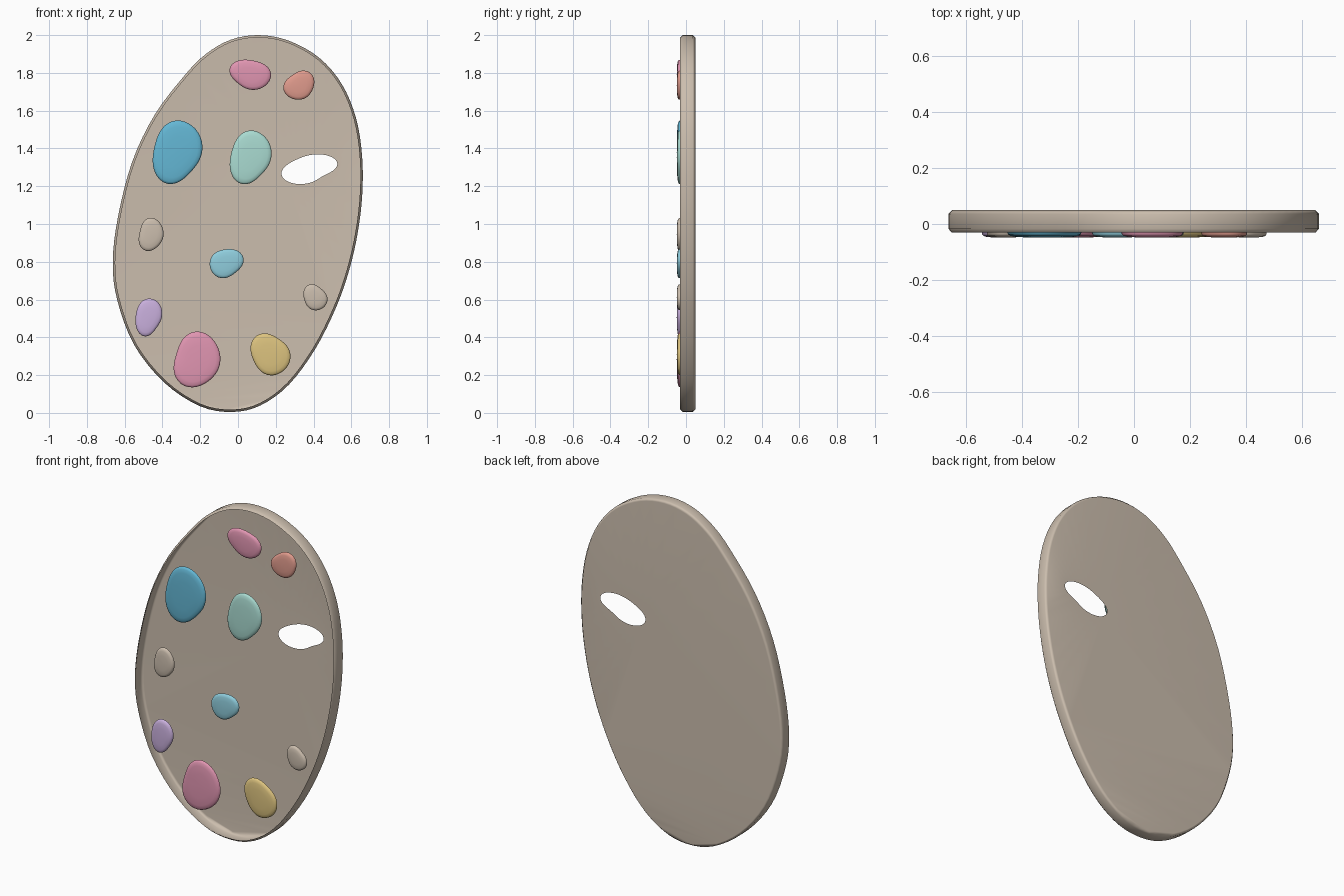
import bpy
import bmesh
from math import cos, sin, radians, tau
from mathutils import Vector

cube = bpy.data.objects.get("Cube")
if cube:
    bpy.data.objects.remove(cube)


def material(name, srgb):
    linear = [(c / 255) ** 2.2 for c in srgb] + [1]
    mat = bpy.data.materials.new(name)
    mat.use_nodes = True
    mat.diffuse_color = linear
    mat.node_tree.nodes["Principled BSDF"].inputs["Base Color"].default_value = linear
    return mat


tan = material("tan", (202, 188, 172))
pink = material("pink", (224, 148, 176))
coral = material("coral", (224, 154, 140))
blue = material("blue", (100, 182, 212))
mint = material("mint", (168, 218, 208))
sky = material("sky", (142, 204, 220))
lilac = material("lilac", (200, 174, 220))
gold = material("gold", (220, 194, 126))


def smooth_loop(points, steps):
    """Closed Catmull-Rom curve through the points."""
    pts = [Vector(p) for p in points]
    n = len(pts)
    loop = []
    for i in range(n):
        a, b, c, d = (pts[(i + k) % n] for k in (-1, 0, 1, 2))
        for s in range(steps):
            t = s / steps
            loop.append(0.5 * (2 * b + (c - a) * t + (2 * a - 5 * b + 4 * c - d) * t ** 2
                               + (3 * b - a - 3 * c + d) * t ** 3))
    return loop


def pebble_loop(cx, cz, rx, rz, lean, point, stretch=0.1, corner=0.045, count=40):
    """Leaning rounded outline fitted to a box of half size rx, rz."""
    raw = []
    for i in range(count):
        t = tau * i / count
        r = 1 + stretch * cos(2 * (t - radians(lean))) + corner * cos(3 * (t - radians(point)))
        raw.append((r * cos(t), r * sin(t)))
    xs, zs = zip(*raw)

    def fit(v, values, centre, half):
        lo, hi = min(values), max(values)
        return centre + half * (2 * (v - lo) / (hi - lo) - 1)
    return [Vector((fit(x, xs, cx, rx), fit(z, zs, cz, rz))) for x, z in raw]


def inset(loop, amount):
    n = len(loop)
    result = []
    for i, p in enumerate(loop):
        tangent = (loop[(i + 1) % n] - loop[i - 1]).normalized()
        result.append(p + Vector((tangent.y, -tangent.x)) * amount)
    return result


def add_ring(bm, loop, y):
    return [bm.verts.new((p.x, y, p.y)) for p in loop]


def bridge(bm, a, b):
    n = len(a)
    return [bm.faces.new((a[i], a[(i + 1) % n], b[(i + 1) % n], b[i])) for i in range(n)]


def finish(bm, name, mat, angle):
    mesh = bpy.data.meshes.new(name)
    bm.to_mesh(mesh)
    bm.free()
    obj = bpy.data.objects.new(name, mesh)
    bpy.context.collection.objects.link(obj)
    mesh.materials.append(mat)
    bpy.ops.object.select_all(action="DESELECT")
    obj.select_set(True)
    bpy.context.view_layer.objects.active = obj
    bpy.ops.object.shade_smooth_by_angle(angle=radians(angle))
    return obj


# Board: an open-fronted tray with chamfered rim and a thumb hole in its back
outline = smooth_loop([
    (0.11, 2), (0.27, 1.97), (0.43, 1.88), (0.55, 1.74), (0.625, 1.56), (0.657, 1.36),
    (0.658, 1.16), (0.635, 0.96), (0.59, 0.76), (0.52, 0.56), (0.41, 0.34), (0.27, 0.15),
    (0.12, 0.04), (-0.03, 0.005), (-0.2, 0.035), (-0.39, 0.16), (-0.55, 0.36),
    (-0.64, 0.6), (-0.663, 0.8), (-0.635, 1.04), (-0.56, 1.33), (-0.44, 1.58),
    (-0.28, 1.79), (-0.17, 1.9), (-0.04, 1.975)], 4)
bm = bmesh.new()
rings = [add_ring(bm, inset(outline, d), y)
         for d, y in ((0.013, -0.031), (0, -0.017), (0, 0.036), (0.013, 0.05))]
for a, b in zip(rings, rings[1:]):
    bridge(bm, a, b)
hole = add_ring(bm, pebble_loop(0.378, 1.29, 0.148, 0.079, 45, 20, 0.22, 0.03), 0.05)
back_edges = []
for ring in (rings[-1], hole):
    for i, v in enumerate(ring):
        w = ring[(i + 1) % len(ring)]
        back_edges.append(bm.edges.get((v, w)) or bm.edges.new((v, w)))
bmesh.ops.triangle_fill(bm, use_beauty=True, use_dissolve=False, edges=back_edges,
                        normal=(0, 1, 0))
bmesh.ops.recalc_face_normals(bm, faces=bm.faces)
# Turn the open shell outwards if its back points inwards
back = max(bm.faces, key=lambda f: f.calc_center_median().y)
if back.normal.y < 0:
    bmesh.ops.reverse_faces(bm, faces=bm.faces)
board = finish(bm, "board", tan, 60)
board.modifiers.new("even_shading", "WEIGHTED_NORMAL")

# Paint dabs: shallow domes with leaning pebble outlines
dabs = [
    ("top_pink_dab", pink, 0.065, 1.79, 0.11, 0.08, 145, 150),
    ("coral_dab", coral, 0.322, 1.735, 0.082, 0.077, 45, 180),
    ("blue_dab", blue, -0.32, 1.38, 0.132, 0.168, 55, 240),
    ("mint_dab", mint, 0.067, 1.353, 0.111, 0.142, 52, 238),
    ("left_plain_dab", tan, -0.46, 0.945, 0.066, 0.088, 70, 230),
    ("sky_dab", sky, -0.06, 0.79, 0.09, 0.077, 30, 20),
    ("right_plain_dab", tan, 0.41, 0.612, 0.064, 0.069, 130, 120),
    ("lilac_dab", lilac, -0.472, 0.505, 0.071, 0.1, 55, 250),
    ("lower_pink_dab", pink, -0.217, 0.283, 0.124, 0.148, 70, 225),
    ("gold_dab", gold, 0.172, 0.31, 0.106, 0.111, 135, 130),
]
for name, mat, cx, cz, rx, rz, lean, point in dabs:
    bm = bmesh.new()
    loop = pebble_loop(cx, cz, rx, rz, lean, point)
    centre = Vector((cx, cz))
    previous = None
    for scale, y in ((1, -0.03), (0.985, -0.037), (0.93, -0.042), (0.8, -0.0455), (0.5, -0.048)):
        ring = add_ring(bm, [centre + (p - centre) * scale for p in loop], y)
        if previous:
            bridge(bm, previous, ring)
        previous = ring
    tip = bm.verts.new((cx, -0.049, cz))
    for i, v in enumerate(previous):
        bm.faces.new((v, previous[(i + 1) % len(previous)], tip))
    finish(bm, name, mat, 80)
